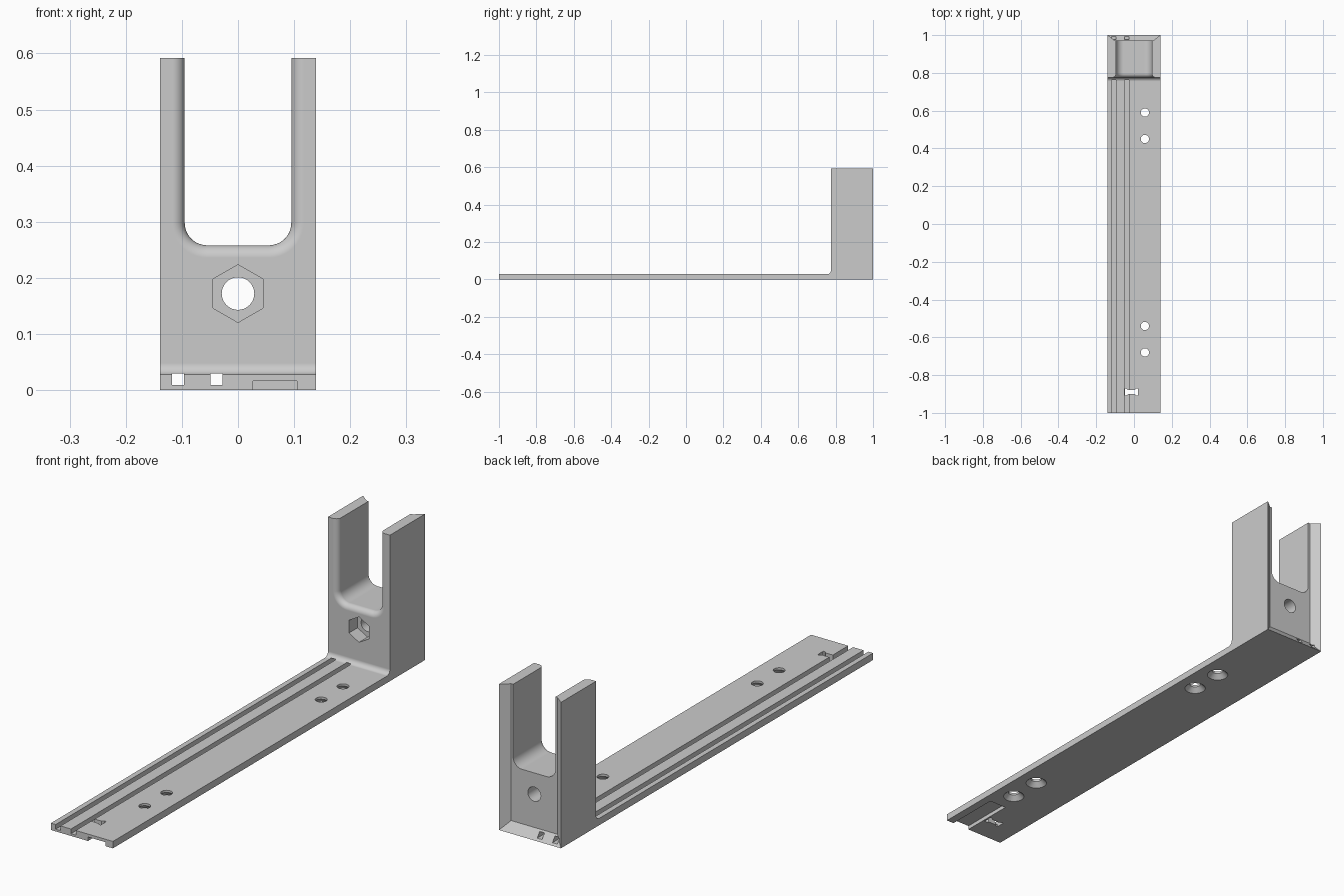
import bpy, bmesh
from math import sin, cos, pi

cube = bpy.data.objects.get("Cube")
if cube:
    bpy.data.objects.remove(cube, do_unlink=True)

HALF = 0.139        # half width
PLATE = 0.028       # plate thickness
TALL = 0.592        # upright height
FACE = 0.775        # front face of the upright

grey = bpy.data.materials.new("plain grey")
grey.use_nodes = True
colour = (0.6, 0.6, 0.6, 1)
grey.diffuse_color = colour
grey.node_tree.nodes["Principled BSDF"].inputs["Base Color"].default_value = colour


def loft(name, rings):
    """Closed solid through a list of matching loops."""
    bm = bmesh.new()
    loops = [[bm.verts.new(p) for p in ring] for ring in rings]
    n = len(loops[0])
    for a, b in zip(loops, loops[1:]):
        for i in range(n):
            j = (i + 1) % n
            bm.faces.new((a[i], a[j], b[j], b[i]))
    bm.faces.new(loops[0])
    bm.faces.new(loops[-1])
    bmesh.ops.recalc_face_normals(bm, faces=bm.faces)
    mesh = bpy.data.meshes.new(name)
    bm.to_mesh(mesh)
    bm.free()
    mesh.materials.append(grey)
    obj = bpy.data.objects.new(name, mesh)
    bpy.context.collection.objects.link(obj)
    return obj


def circle(r, n, turn=0.0):
    return [(r * cos(turn + 2 * pi * i / n), r * sin(turn + 2 * pi * i / n)) for i in range(n)]


def box(name, x0, x1, y0, y1, z0, z1):
    return loft(name, [[(x0, y0, z), (x1, y0, z), (x1, y1, z), (x0, y1, z)] for z in (z0, z1)])


def bore(name, pts, y0, y1, z):
    """Cutter running front to back."""
    return loft(name, [[(a, y, z + b) for a, b in pts] for y in (y0, y1)])


# Body: L-shaped side profile with a rounded inner corner
R = 0.02
profile = [(-1, 0), (1, 0), (1, TALL), (FACE, TALL)]
for i in range(9):
    a = pi / 2 * i / 8
    profile.append((FACE - R + R * cos(a), PLATE + R - R * sin(a)))
profile.append((-1, PLATE))
body = loft("mounting_bracket", [[(x, y, z) for y, z in profile] for x in (-HALF, HALF)])

cutters = []


# U-shaped opening, flared at the front by a rounded edge
def u_loop(y, grow):
    w, low, r = 0.095 + grow, 0.258 - grow, 0.04 + grow
    pts = [(-w, y, 0.8)]
    for side in (-1, 1):
        for i in range(11):
            a = pi / 2 * (i if side < 0 else 10 - i) / 10
            pts.append((side * (w - r + r * cos(a)), y, low + r - r * sin(a)))
    pts.append((w, y, 0.8))
    return pts


F = 0.022
rings = [u_loop(1.2, 0)]
for i in range(9):
    a = pi / 2 * i / 8
    rings.append(u_loop(FACE + F - F * sin(a), F - F * cos(a)))
rings.append(u_loop(FACE - 0.1, F))
cutters.append(loft("opening_cutter", rings))


# Tapered recess in the back
def recess_loop(y, t):
    w, low = HALF + 0.035 * t, -0.037 * t
    return [(-w, y, low), (w, y, low), (w, y, 0.8), (-w, y, 0.8)]


cutters.append(loft("recess_cutter", [recess_loop(1 + 0.028 * t, t) for t in (-1, 1)]))

# Bolt hole and hexagonal nut pocket
cutters.append(bore("bolt_cutter", circle(0.029, 40), 0.7, 1.1, 0.172))
cutters.append(bore("nut_cutter", circle(0.0515, 6, pi / 2), 0.7, FACE + 0.055, 0.172))

# Two long grooves that continue as tunnels through the upright
for x in (-0.107, -0.0385):
    cutters.append(box("groove_cutter", x - 0.0108, x + 0.0108, -1.1, 1.1, 0.009, 0.030))

# Shallow slot under the front end
cutters.append(box("slot_cutter", 0.027, 0.105, -1.1, -0.77, -0.05, 0.016))

# Countersunk screw holes
for y in (0.59, 0.45, -0.54, -0.68):
    steps = [(-0.01, 0.041), (0, 0.041), (0.019, 0.022), (0.06, 0.022)]
    cutters.append(loft("screw_cutter", [
        [(0.058 + a, y + b, z) for a, b in circle(r, 32)] for z, r in steps]))

# Waisted tie slot
quarter = [(0.034, 0.018), (0.026, 0.018), (0.018, 0.011)]
right = quarter + [(-a, b) for a, b in reversed(quarter)]
outline = right + [(-a, -b) for a, b in right]
cutters.append(loft("tie_cutter", [
    [(-0.014 + a, -0.89 + b, z) for a, b in outline] for z in (-0.05, 0.1)]))

# Carve the body
bpy.ops.object.select_all(action='DESELECT')
bpy.context.view_layer.objects.active = body
body.select_set(True)
for cutter in cutters:
    cutter.hide_render = True
    mod = body.modifiers.new("cut", 'BOOLEAN')
    mod.operation = 'DIFFERENCE'
    mod.solver = 'EXACT'
    mod.object = cutter
    bpy.ops.object.modifier_apply(modifier=mod.name)
    bpy.data.objects.remove(cutter, do_unlink=True)

bpy.ops.object.shade_smooth_by_angle(angle=pi / 6)
tidy = body.modifiers.new("even_shading", 'WEIGHTED_NORMAL')
tidy.keep_sharp = True
